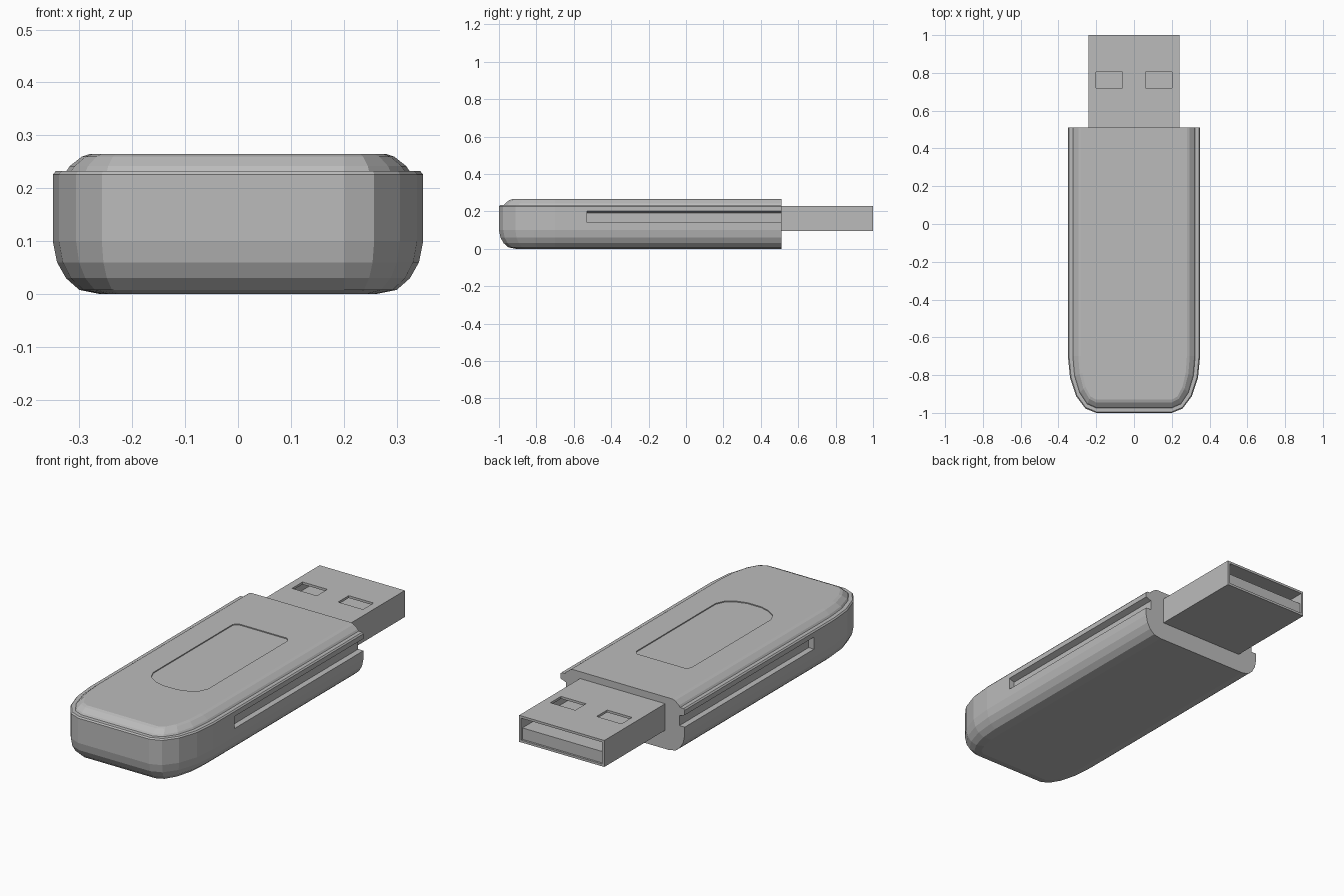
import bpy, bmesh
from math import cos, sin, pi

cube = bpy.data.objects.get("Cube")
if cube:
    bpy.data.objects.remove(cube, do_unlink=True)

grey = bpy.data.materials.new("plain grey")
grey.use_nodes = True
colour = (0.5, 0.5, 0.5, 1)
grey.diffuse_color = colour
grey.node_tree.nodes["Principled BSDF"].inputs["Base Color"].default_value = colour


def loft(name, rings):
    """Skin matching closed rings of points and cap both ends."""
    bm = bmesh.new()
    loops = [[bm.verts.new(p) for p in ring] for ring in rings]
    n = len(loops[0])
    for a, b in zip(loops, loops[1:]):
        for i in range(n):
            j = (i + 1) % n
            bm.faces.new((a[i], a[j], b[j], b[i]))
    bm.faces.new(loops[0])
    bm.faces.new(loops[-1])
    bmesh.ops.recalc_face_normals(bm, faces=bm.faces)
    mesh = bpy.data.meshes.new(name)
    bm.to_mesh(mesh)
    bm.free()
    mesh.materials.append(grey)
    ob = bpy.data.objects.new(name, mesh)
    bpy.context.collection.objects.link(ob)
    return ob


def box(name, x0, x1, y0, y1, z0, z1):
    return loft(name, [[(x0, y0, z), (x1, y0, z), (x1, y1, z), (x0, y1, z)] for z in (z0, z1)])


def cut(target, cutter):
    """Subtract the cutter and discard it."""
    mod = target.modifiers.new("cut", 'BOOLEAN')
    mod.operation = 'DIFFERENCE'
    mod.solver = 'EXACT'
    mod.object = cutter
    bpy.context.view_layer.objects.active = target
    bpy.ops.object.modifier_apply(modifier=mod.name)
    bpy.data.objects.remove(cutter, do_unlink=True)


def body_ring(inset, z):
    """Square back, elliptical front corners."""
    right = [(0.35 - inset, 0.51, z)]
    for i in range(5):
        a = i * pi / 8
        right.append((0.2 + (0.15 - inset) * cos(a), -0.7 - (0.3 - inset) * sin(a), z))
    return right + [(-x, y, h) for x, y, h in reversed(right)]


# Rounded body with a stepped lid
layers = [(0.09, 0), (0.05, 0.008), (0.025, 0.03), (0.008, 0.06), (0, 0.1), (0, 0.226),
          (0.006, 0.233), (0.026, 0.233), (0.032, 0.242), (0.055, 0.26), (0.07, 0.265)]
body = loft("body", [body_ring(d, z) for d, z in layers])

# Long side grooves, open at the back
groove = [(0.4, 0.14), (0.32, 0.14), (0.32, 0.19), (0.4, 0.22)]
for side in (-1, 1):
    cut(body, loft("groove_cutter", [[(side * x, y, z) for x, z in groove] for y in (-0.53, 0.6)]))

# Shallow label recess with a bowed front edge
half = [(0.135, 0.2), (0.155, 0.18), (0.155, -0.46), (0.135, -0.505), (0.09, -0.535), (0.04, -0.55)]
label = half + [(-x, y) for x, y in reversed(half)]
cut(body, loft("label_cutter", [[(x, y, z) for x, y in label] for z in (0.26, 0.3)]))

# Hollow plug shell with two square windows
shell = box("plug_shell", -0.24, 0.24, 0.5, 1, 0.095, 0.23)
cut(shell, box("cavity_cutter", -0.228, 0.228, 0.52, 1.1, 0.107, 0.218))
for x in (-0.13, 0.13):
    cut(shell, box("window_cutter", x - 0.07, x + 0.07, 0.72, 0.805, 0.2, 0.3))

# Contact tongue in the lower half of the plug
box("plug_tongue", -0.228, 0.228, 0.51, 0.99, 0.106, 0.165)
